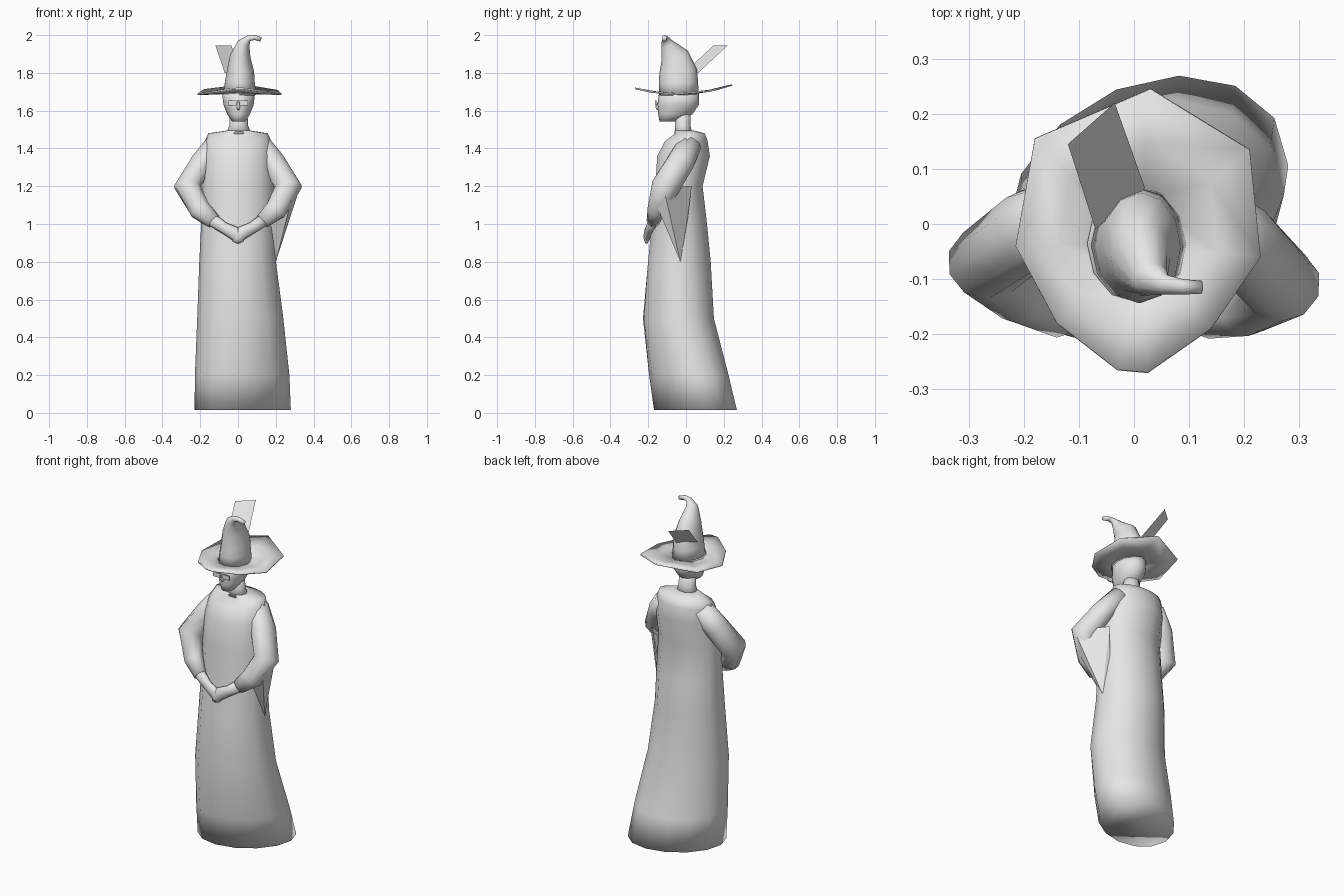
import bpy, bmesh
from math import sin, cos, tau
from mathutils import Vector

cube = bpy.data.objects.get("Cube")
if cube:
    bpy.data.objects.remove(cube)

grey = bpy.data.materials.new("light_grey")
grey.use_nodes = True
grey.diffuse_color = (0.8, 0.8, 0.8, 1)
grey.node_tree.nodes["Principled BSDF"].inputs["Base Color"].default_value = (0.8, 0.8, 0.8, 1)


def finish(name, bm, smooth=True):
    bmesh.ops.recalc_face_normals(bm, faces=bm.faces)
    mesh = bpy.data.meshes.new(name)
    bm.to_mesh(mesh)
    bm.free()
    if smooth:
        mesh.shade_smooth()
    mesh.materials.append(grey)
    obj = bpy.data.objects.new(name, mesh)
    bpy.context.collection.objects.link(obj)
    return obj


def loft(name, rings, caps=True):
    """Skin a list of equally long point rings."""
    bm = bmesh.new()
    loops = [[bm.verts.new(p) for p in ring] for ring in rings]
    n = len(loops[0])
    for low, high in zip(loops, loops[1:]):
        for i in range(n):
            j = (i + 1) % n
            bm.faces.new((low[i], low[j], high[j], high[i]))
    if caps:
        bm.faces.new(loops[0])
        bm.faces.new(loops[-1])
    return finish(name, bm)


def level_ring(z, cx, cy, rx, ry, skew=0, n=14):
    """Horizontal ellipse, sheared so one side sits further back."""
    return [(cx + rx * cos(tau * i / n),
             cy + ry * sin(tau * i / n) + skew * rx * cos(tau * i / n), z)
            for i in range(n)]


def tube(name, path, n=10):
    """Tube along x, y, z points with a radius along y and one across."""
    points = [Vector(p[:3]) for p in path]
    rings = []
    for i, p in enumerate(points):
        t = (points[min(i + 1, len(points) - 1)] - points[max(i - 1, 0)]).normalized()
        a = Vector((0, 1, 0))
        a = (a - t * a.dot(t)).normalized()
        b = t.cross(a)
        ra, rb = path[i][3:]
        rings.append([p + a * ra * cos(tau * k / n) + b * rb * sin(tau * k / n)
                      for k in range(n)])
    return loft(name, rings)


# Long robe, flared and swept back at the hem
loft("robe", [level_ring(*r) for r in (
    (0.015, 0.025, 0.05, 0.255, 0.212, 0.22),
    (0.2, 0.022, 0.015, 0.25, 0.207, 0.15),
    (0.5, 0.012, -0.04, 0.228, 0.19, 0.05),
    (0.8, -0.002, -0.035, 0.203, 0.17),
    (1.0, 0, -0.035, 0.195, 0.15),
    (1.2, 0, -0.037, 0.19, 0.128),
    (1.36, 0, -0.013, 0.185, 0.143),
    (1.44, 0, 0.002, 0.175, 0.115),
    (1.48, 0, 0.022, 0.158, 0.08),
    (1.495, 0.003, -0.01, 0.06, 0.052))])

# Neck and head
loft("neck", [level_ring(*r, 0, 10) for r in (
    (1.47, 0.004, -0.013, 0.07, 0.05),
    (1.52, 0.004, -0.017, 0.05, 0.043),
    (1.6, 0.003, -0.02, 0.046, 0.045))])
loft("head", [level_ring(*r, 0, 12) for r in (
    (1.543, 0.003, -0.095, 0.035, 0.045),
    (1.58, 0.003, -0.057, 0.06, 0.09),
    (1.63, 0.003, -0.042, 0.08, 0.11),
    (1.7, 0.003, -0.036, 0.088, 0.106))])

# Sleeves meeting in clasped hands at the front
for name, side, back in (("left_arm", 1, -0.02), ("right_arm", -1, 0.02)):
    tube(name, [(side * x, y, z, ra, rb) for x, y, z, ra, rb in (
        (0.115, 0.02, 1.425, 0.065, 0.06),
        (0.19, -0.02 + back / 2, 1.325, 0.075, 0.065),
        (0.267, -0.09 + back, 1.195, 0.075, 0.072),
        (0.2, -0.145 + back / 2, 1.075, 0.05, 0.06),
        (0.13, -0.175, 1.015, 0.034, 0.042))])
    tube(name.replace("arm", "hand"), [(side * x, y, z, ra, rb) for x, y, z, ra, rb in (
        (0.15, -0.165, 1.03, 0.03, 0.036),
        (0.075, -0.192, 0.98, 0.022, 0.03),
        (0.025, -0.203, 0.955, 0.02, 0.036),
        (-0.005, -0.208, 0.925, 0.018, 0.03),
        (-0.015, -0.21, 0.902, 0.008, 0.014))], 8)

# Loose cloth hanging below the left elbow
bm = bmesh.new()
for p in ((0.33, -0.12, 1.2), (0.28, -0.165, 1.12), (0.2, -0.03, 0.8),
          (0.2, 0.03, 1.2), (0.14, -0.12, 1.04), (0.17, 0.0, 0.95)):
    bm.verts.new(p)
bmesh.ops.convex_hull(bm, input=bm.verts)
finish("sleeve_drape", bm, False)

# Hat crown with a curled tip
tube("hat_crown", [
    (0.008, -0.038, 1.685, 0.105, 0.088),
    (0.01, -0.04, 1.75, 0.104, 0.079),
    (0.013, -0.042, 1.81, 0.1, 0.072),
    (0.012, -0.06, 1.89, 0.075, 0.054),
    (0.03, -0.1, 1.955, 0.033, 0.034),
    (0.056, -0.11, 1.983, 0.018, 0.016),
    (0.088, -0.114, 1.987, 0.014, 0.013),
    (0.122, -0.115, 1.977, 0.012, 0.012)], 12)

# Wide irregular brim, raised at front and back
outline = ((-0.18, 0.155), (0.03, 0.245), (0.21, 0.135), (0.23, -0.06), (0.14, -0.19),
           (0.025, -0.27), (-0.03, -0.265), (-0.14, -0.18), (-0.215, -0.04))
brim_rings = []
for k in (0.3, 0.65, 1):
    brim_rings.append([(0.008 + (x - 0.008) * k, -0.037 + (y + 0.037) * k,
                        1.69 + k * k * (0.6 * y * y + 0.05 * y - 0.002)) for x, y in outline])
brim = loft("hat_brim", brim_rings, caps=False)
thick = brim.modifiers.new("thickness", "SOLIDIFY")
thick.thickness = 0.008
thick.offset = 0

# Flat feather stuck in the back of the hat
bm = bmesh.new()
bm.faces.new([bm.verts.new(p) for p in (
    (-0.12, 0.145, 1.945), (-0.035, 0.22, 1.945), (0.02, 0.065, 1.8), (-0.07, -0.01, 1.8))])
finish("hat_feather", bm, False)


# Spectacles and nose
def box(name, centre, size):
    bm = bmesh.new()
    bmesh.ops.create_cube(bm, size=1)
    bmesh.ops.scale(bm, vec=size, verts=bm.verts)
    bmesh.ops.translate(bm, vec=centre, verts=bm.verts)
    finish(name, bm, False)


for name, side in (("left_lens", 1), ("right_lens", -1)):
    box(name, (side * 0.03, -0.16, 1.641), (0.046, 0.006, 0.026))
box("spectacle_bridge", (0, -0.16, 1.65), (0.016, 0.006, 0.007))
tube("nose", [(0.002, -0.145, 1.645, 0.006, 0.006),
              (0.002, -0.15, 1.615, 0.012, 0.01),
              (0.002, -0.148, 1.605, 0.005, 0.006)], 6)
